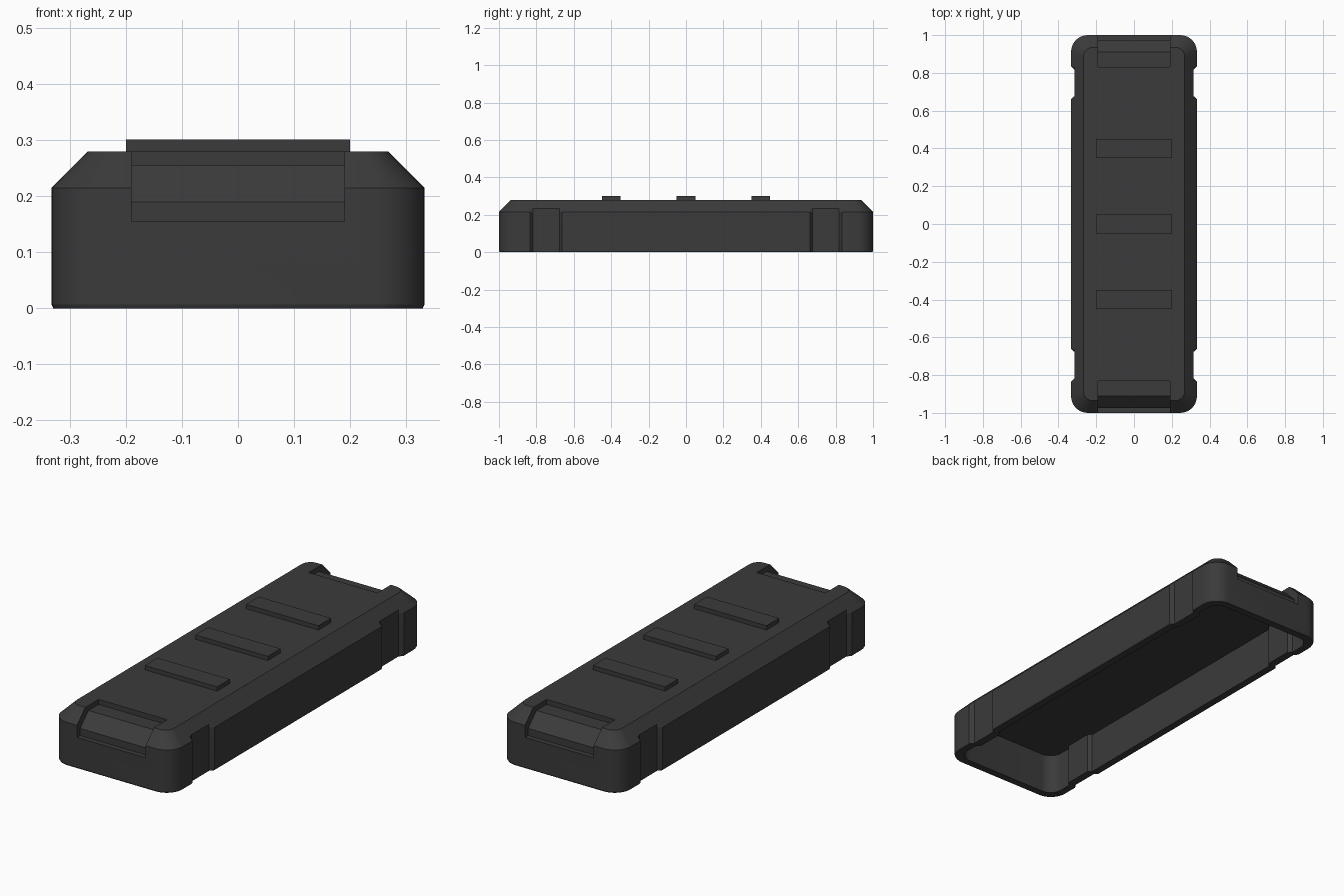
import bpy, bmesh
from math import cos, sin, pi, radians

default = bpy.data.objects.get("Cube")
if default:
    bpy.data.objects.remove(default, do_unlink=True)

HALF_W, HALF_L, CORNER = 0.333, 1.0, 0.088
NOTCH, WALL = 0.018, 0.04

charcoal = bpy.data.materials.new("charcoal_plastic")
charcoal.use_nodes = True
charcoal.diffuse_color = (0.043, 0.043, 0.043, 1)
bsdf = charcoal.node_tree.nodes["Principled BSDF"]
bsdf.inputs["Base Color"].default_value = charcoal.diffuse_color
bsdf.inputs["Roughness"].default_value = 0.6


def make_object(name, bm):
    bmesh.ops.recalc_face_normals(bm, faces=bm.faces)
    mesh = bpy.data.meshes.new(name)
    bm.to_mesh(mesh)
    bm.free()
    mesh.materials.append(charcoal)
    obj = bpy.data.objects.new(name, mesh)
    bpy.context.collection.objects.link(obj)
    return obj


def outline(inset, offset):
    """Rounded rectangle with two shallow notches on each long side."""
    r = CORNER - 0.6 * inset
    w, l = HALF_W - inset, HALF_L - inset
    notch_w = HALF_W - max(inset, offset + NOTCH)
    side = [(w, 0.662), (notch_w, 0.677), (notch_w, 0.818), (w, 0.835)]
    arc = [(w - r + r * cos(i * pi / 16), l - r + r * sin(i * pi / 16))
           for i in range(9)]
    quarter = side + arc
    half = quarter + [(-x, y) for x, y in reversed(quarter)]
    return half + [(-x, -y) for x, y in half]


# Hollow shell: rings run from the top edge, down outside, then up inside
rings = [
    (0.28, 0.065, 0), (0.215 + NOTCH, NOTCH, 0), (0.215, 0, 0),
    (0.007, 0, 0), (0, 0.003, 0),
    (0, WALL, WALL), (0.204, WALL, WALL),
]
bm = bmesh.new()
loops = [[bm.verts.new((x, y, z)) for x, y in outline(inset, offset)]
         for z, inset, offset in rings]
for a, b in zip(loops, loops[1:]):
    for i in range(len(a)):
        j = (i + 1) % len(a)
        bm.faces.new((a[i], a[j], b[j], b[i]))
bm.faces.new(loops[0])
bm.faces.new(loops[-1])
shell = make_object("hollow_shell", bm)

# Stepped recess across the sloped edge at each end
profile = [(0.83, 0.4), (0.83, 0.255), (0.91, 0.255), (0.975, 0.19),
           (0.975, 0.155), (1.1, 0.155), (1.1, 0.4)]
for end, sign in (("front", -1), ("back", 1)):
    bm = bmesh.new()
    face = bm.faces.new([bm.verts.new((-0.19, sign * y, z)) for y, z in profile])
    swept = bmesh.ops.extrude_face_region(bm, geom=[face])
    verts = [v for v in swept["geom"] if isinstance(v, bmesh.types.BMVert)]
    bmesh.ops.translate(bm, verts=verts, vec=(0.38, 0, 0))
    cutter = make_object(end + "_recess_cutter", bm)
    cutter.hide_render = True
    cutter.hide_set(True)
    cut = shell.modifiers.new(end + "_recess", "BOOLEAN")
    cut.operation, cut.solver, cut.object = "DIFFERENCE", "EXACT", cutter

# Apply the cuts, then remove the cutters
bpy.context.view_layer.objects.active = shell
shell.select_set(True)
for mod in list(shell.modifiers):
    cutter = mod.object
    bpy.ops.object.modifier_apply(modifier=mod.name)
    bpy.data.objects.remove(cutter, do_unlink=True)
bpy.ops.object.shade_smooth_by_angle(angle=radians(20))

# Three raised grip bars on the top
for name, y in (("front", -0.4), ("middle", 0), ("back", 0.4)):
    bm = bmesh.new()
    bmesh.ops.create_cube(bm, size=1)
    bmesh.ops.scale(bm, vec=(0.4, 0.1, 0.023), verts=bm.verts)
    bmesh.ops.translate(bm, vec=(0, y, 0.29), verts=bm.verts)
    make_object(name + "_grip_bar", bm)
